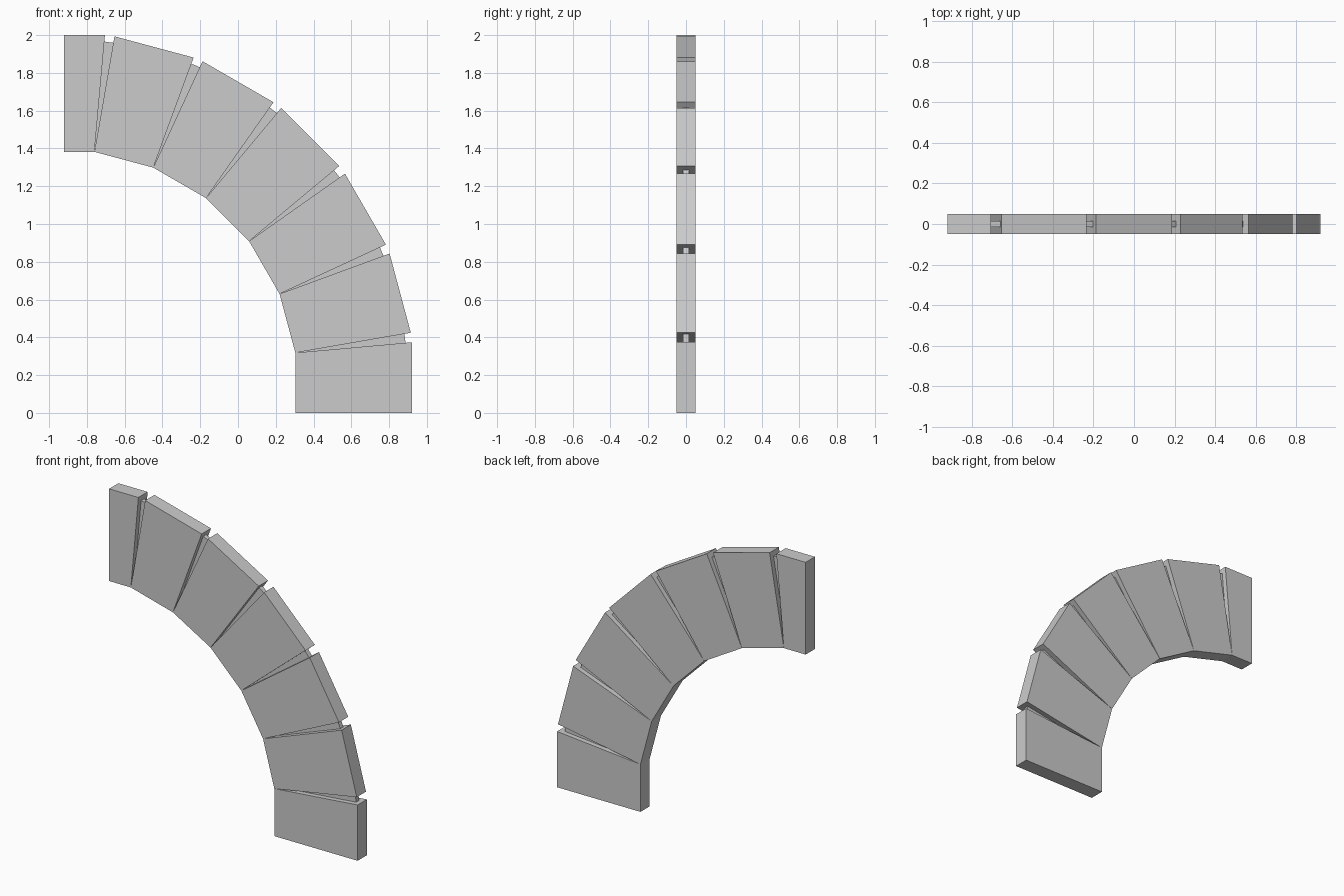
import bpy, bmesh
from math import radians, cos, sin, tan

if "Cube" in bpy.data.objects:
    bpy.data.objects.remove(bpy.data.objects["Cube"])

CX, CZ = -0.9215, 0.157        # arc centre
R_IN, R_OUT = 1.225, 1.843     # flat distances of inner and outer block faces
STEP = 15
H_IN = R_IN * tan(radians(STEP / 2))
H_OUT = 0.217


def slab(name, points, angle, half_depth):
    """Extrude a (radial, tangential) profile along y, turned about the arc centre."""
    a = radians(angle)
    bm = bmesh.new()
    verts = [bm.verts.new((CX + r * cos(a) - t * sin(a), -half_depth,
                           CZ + r * sin(a) + t * cos(a))) for r, t in points]
    face = bm.faces.new(verts)
    ext = bmesh.ops.extrude_face_region(bm, geom=[face])
    moved = [v for v in ext["geom"] if isinstance(v, bmesh.types.BMVert)]
    bmesh.ops.translate(bm, verts=moved, vec=(0, 2 * half_depth, 0))
    bmesh.ops.recalc_face_normals(bm, faces=bm.faces)
    mesh = bpy.data.meshes.new(name)
    bm.to_mesh(mesh)
    bm.free()
    bpy.context.collection.objects.link(bpy.data.objects.new(name, mesh))


# Arch blocks: squared base, full wedges, half block at the crown
for k in range(7):
    low_in, low_out = -H_IN, -H_OUT
    high_in, high_out = H_IN, H_OUT
    name = f"arch_block_{k}"
    if k == 0:
        low_in = low_out = -CZ
        name = "base_block"
    elif k == 6:
        high_in = high_out = 0
        name = "crown_half_block"
    slab(name, [(R_IN, low_in), (R_OUT, low_out), (R_OUT, high_out), (R_IN, high_in)],
         k * STEP, 0.049)

# Thin recessed webs joining neighbouring blocks
r0 = R_IN / cos(radians(STEP / 2)) + 0.002
for k in range(6):
    slab(f"joint_web_{k}", [(r0, -0.002), (1.821, -0.032), (1.821, 0.032), (r0, 0.002)],
         (k + 0.5) * STEP, 0.016)
